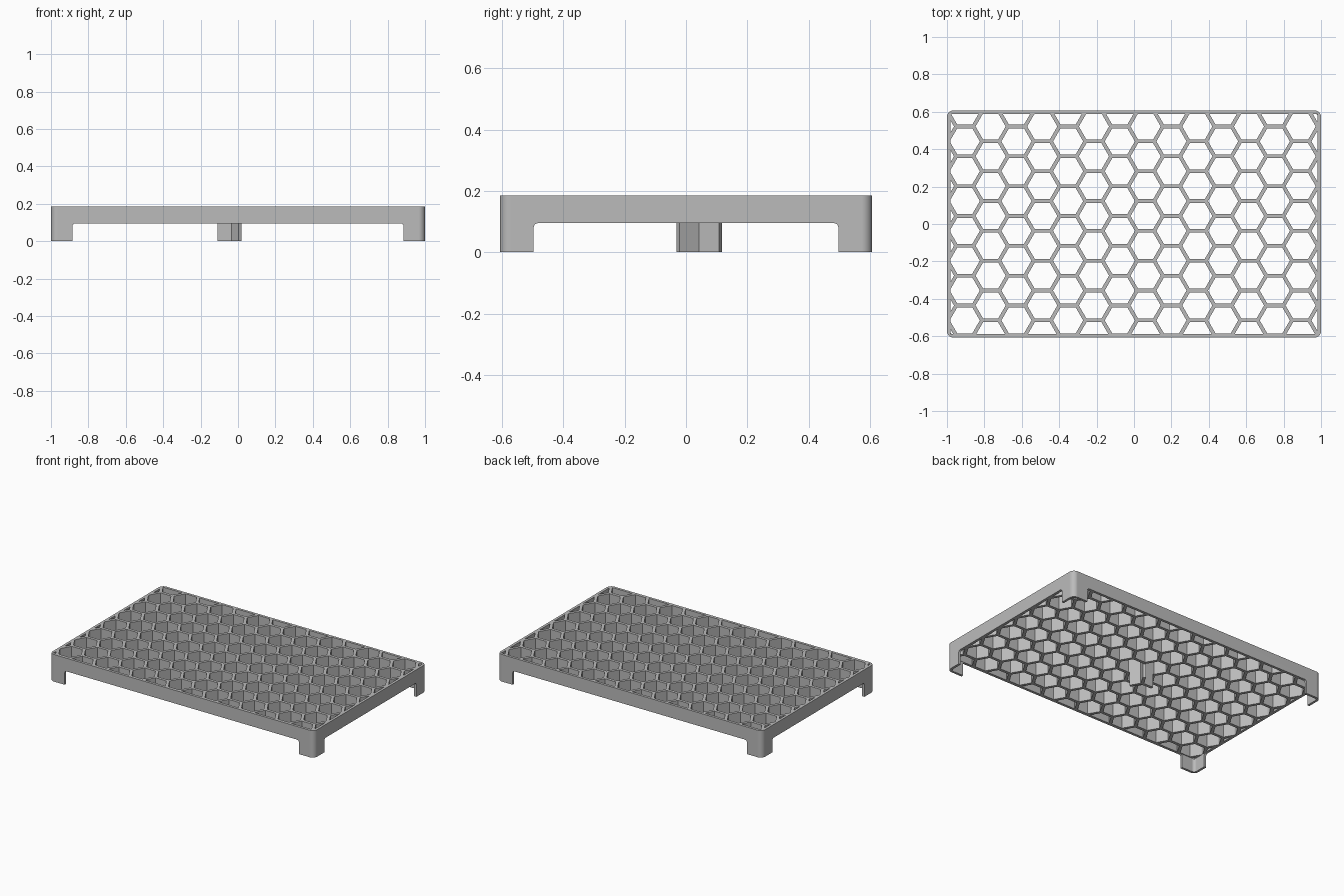
import bpy, bmesh, math
from mathutils import Matrix

default = bpy.data.objects.get("Cube")
if default:
    bpy.data.objects.remove(default, do_unlink=True)

HX, HY = 1.0, 0.607            # outer half sizes
TOP, UNDER = 0.185, 0.095      # deck top and underside
RIM, BAR = 0.018, 0.02         # rim and honeycomb wall thickness
PITCH = 0.1595                 # flat-to-flat spacing of the cells
SIDE = PITCH / math.sqrt(3)
CELL_X, CELL_Y = -0.076, 0.043 + PITCH / 2

grey = bpy.data.materials.new("plain grey")
grey.use_nodes = True
colour = (0.5, 0.5, 0.5, 1)
grey.diffuse_color = colour
grey.node_tree.nodes["Principled BSDF"].inputs["Base Color"].default_value = colour


def rounded_rect(hx, hy, r, steps=8):
    pts = []
    for i, (sx, sy) in enumerate([(1, 1), (-1, 1), (-1, -1), (1, -1)]):
        for k in range(steps + 1):
            a = math.pi / 2 * (i + k / steps)
            pts.append((sx * (hx - r) + r * math.cos(a), sy * (hy - r) + r * math.sin(a)))
    return pts


def prisms(name, outlines, low, high, matrix=Matrix()):
    """Extrude closed 2D outlines from low to high into one object."""
    bm = bmesh.new()
    for pts in outlines:
        face = bm.faces.new([bm.verts.new((x, y, low)) for x, y in pts])
        ext = bmesh.ops.extrude_face_region(bm, geom=[face])
        verts = [v for v in ext["geom"] if isinstance(v, bmesh.types.BMVert)]
        bmesh.ops.translate(bm, verts=verts, vec=(0, 0, high - low))
    bmesh.ops.recalc_face_normals(bm, faces=bm.faces)
    bm.transform(matrix)
    mesh = bpy.data.meshes.new(name)
    bm.to_mesh(mesh)
    bm.free()
    mesh.materials.append(grey)
    obj = bpy.data.objects.new(name, mesh)
    bpy.context.collection.objects.link(obj)
    return obj


def clip(pts, axis, sign, limit):
    """Keep the part of a convex outline where sign * coordinate <= limit."""
    out = []
    for i, p in enumerate(pts):
        q = pts[(i + 1) % len(pts)]
        dp, dq = limit - sign * p[axis], limit - sign * q[axis]
        if dp >= 0:
            out.append(p)
        if dp * dq < 0:
            t = dp / (dp - dq)
            out.append((p[0] + t * (q[0] - p[0]), p[1] + t * (q[1] - p[1])))
    return out


def area(pts):
    return abs(sum(p[0] * q[1] - q[0] * p[1] for p, q in zip(pts, pts[1:] + pts[:1]))) / 2


def carve(obj, cutters):
    for cutter in cutters:
        cutter.hide_render = True
        mod = obj.modifiers.new("cut", 'BOOLEAN')
        mod.operation, mod.solver, mod.object = 'DIFFERENCE', 'EXACT', cutter
    deps = bpy.context.evaluated_depsgraph_get()
    mesh = bpy.data.meshes.new_from_object(obj.evaluated_get(deps))
    obj.modifiers.clear()
    obj.data = mesh
    for cutter in cutters:
        bpy.data.objects.remove(cutter, do_unlink=True)


# Hexagonal openings, trimmed to the inside of the rim
cells = []
hole = SIDE - BAR / math.sqrt(3)
for col in range(-8, 10):
    for row in range(-6, 6):
        cx = CELL_X + col * SIDE * 1.5
        cy = CELL_Y + (row + (col % 2) / 2) * PITCH
        pts = [(cx + hole * math.cos(k * math.pi / 3), cy + hole * math.sin(k * math.pi / 3))
               for k in range(6)]
        for axis, limit in ((0, HX - RIM), (1, HY - RIM)):
            for sign in (1, -1):
                pts = clip(pts, axis, sign, limit)
        if len(pts) > 2 and area(pts) > 0.0001:
            cells.append(pts)

# Tray: rounded block, hollowed below the deck, notched between corner legs
tray = prisms("honeycomb_tray", [rounded_rect(HX, HY, 0.035)], 0, TOP)
wall = RIM - 0.002
depth = 0.3
turn = Matrix.Translation((0, 0, UNDER - depth)) @ Matrix.Rotation(math.pi / 2, 4, 'X')
carve(tray, [
    prisms("hollow", [rounded_rect(HX - wall, HY - wall, 0.019)], -0.1, UNDER),
    prisms("long_notch", [rounded_rect(0.885, depth, 0.015, 4)], -1, 1, turn),
    prisms("short_notch", [rounded_rect(0.497, depth, 0.015, 4)], -2, 2,
           Matrix.Rotation(math.pi / 2, 4, 'Z') @ turn),
    prisms("cells", cells, UNDER - 0.005, TOP + 0.1),
])

# Three-armed foot under a honeycomb joint near the middle
outline = []
for k in range(3):
    a = math.pi / 3 + k * math.tau / 3
    for along, across in ((0.08, -BAR / 2), (0.08, BAR / 2), (BAR / math.sqrt(12), BAR / 2)):
        outline.append((CELL_X + SIDE / 2 + along * math.cos(a) - across * math.sin(a),
                        CELL_Y - PITCH / 2 + along * math.sin(a) + across * math.cos(a)))
foot = prisms("centre_foot", [outline], 0, UNDER)

# Smooth the rounded corners, keep the other edges crisp
for obj in (tray, foot):
    obj.data.shade_smooth()
    obj.data.set_sharp_from_angle(angle=math.radians(25))
    obj.modifiers.new("even_shading", 'WEIGHTED_NORMAL').keep_sharp = True
